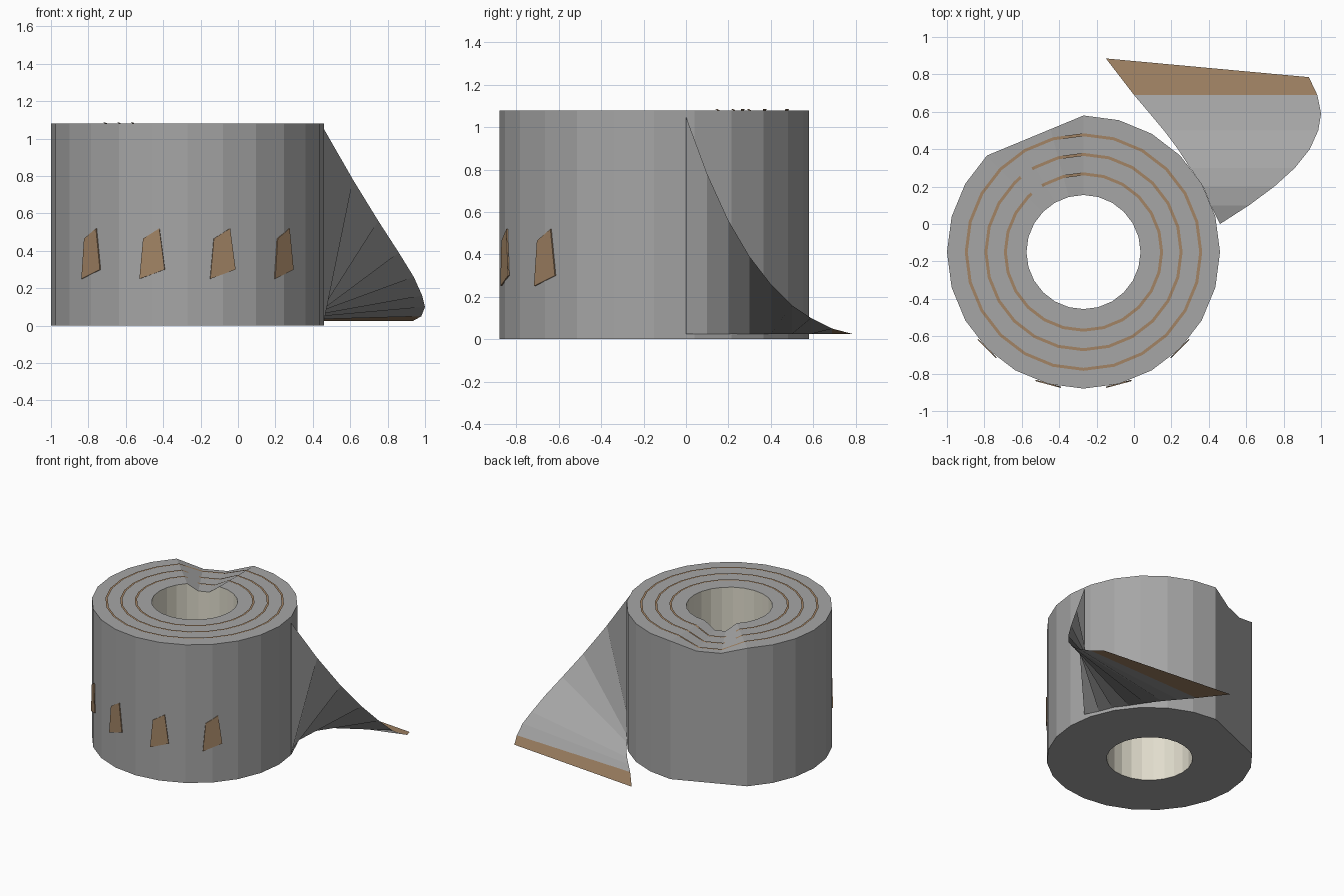
import bpy
from math import sin, cos, radians
from mathutils import Vector

cube = bpy.data.objects.get("Cube")
if cube:
    bpy.data.objects.remove(cube)


def material(name, rgb):
    m = bpy.data.materials.new(name)
    m.use_nodes = True
    m.diffuse_color = (*rgb, 1)
    m.node_tree.nodes["Principled BSDF"].inputs["Base Color"].default_value = (*rgb, 1)
    return m


GREY = material("tape grey", (0.38, 0.38, 0.38))
BROWN = material("adhesive brown", (0.36, 0.23, 0.13))
CREAM = material("core cream", (0.75, 0.72, 0.61))

CENTRE = Vector((-0.27, -0.15, 0))
OUTER, INNER, HEIGHT = 0.73, 0.305, 1.08
DIP = 0.06
STEP = 15


def build(name, verts, faces, *mats):
    mesh = bpy.data.meshes.new(name)
    mesh.from_pydata(verts, [], faces)
    for m in mats:
        mesh.materials.append(m)
    obj = bpy.data.objects.new(name, mesh)
    bpy.context.collection.objects.link(obj)
    return obj


def polar(r, a, z):
    return CENTRE + Vector((r * cos(radians(a)), r * sin(radians(a)), z))


def top_z(a):
    """Rim height: level, with a shallow dip between 90 and 135 degrees."""
    return HEIGHT - DIP * max(0, min(1, (a - 90) / STEP, (135 - a) / STEP))


def outer_r(a):
    """Outer radius, flattened to a chord beside the dip."""
    if 90 < a < 135:
        return OUTER * cos(radians(22.5)) / cos(radians(a - 112.5))
    return OUTER


def strip(rows, closed=False):
    """Join rows of equal length into quads."""
    n = len(rows[0])
    verts = [v for row in rows for v in row]
    count = len(rows)
    faces = []
    for i in range(count if closed else count - 1):
        j = (i + 1) % count
        faces += [(i * n + k, j * n + k, j * n + k + 1, i * n + k + 1)
                  for k in range(n - 1)]
    return verts, faces


# Roll: bottom, outer wall and dipped top
angles = range(0, 360, STEP)
build("roll_body", *strip([[polar(INNER, a, 0), polar(outer_r(a), a, 0),
                            polar(outer_r(a), a, top_z(a)), polar(INNER, a, top_z(a))]
                           for a in angles], True), GREY)

# Core lining
build("core", *strip([[polar(INNER, a, top_z(a)), polar(INNER, a, 0)]
                      for a in angles], True), CREAM)

# Layer lines on the top, the inner two broken at the dip
for name, radius, broken in (("outer", 0.627, False), ("middle", 0.522, True),
                             ("inner", 0.418, True)):
    stations = [a for a in range(135, 481, STEP)]
    if broken:
        stations = [130] + stations + [482]
    rows = [[polar(radius + d, a, top_z(a % 360) + 0.005) for d in (0.008, -0.008)]
            for a in stations]
    build(name + "_layer_line", *strip([r[::-1] for r in rows][::-1], not broken), BROWN)

# Four marks on the front wall
mark = [(-0.07, 0.25), (0.07, 0.30), (0.04, 0.52), (-0.05, 0.465)]
for i, a in enumerate((-135, -105, -75, -45)):
    side = Vector((-sin(radians(a)), cos(radians(a)), 0))
    verts = [polar(r, a, z) + side * u for r in (OUTER - 0.004, OUTER + 0.003)
             for u, z in mark]
    sides = [(k, (k + 1) % 4, (k + 1) % 4 + 4, k + 4) for k in range(4)]
    build(f"wall_mark_{i + 1}", verts, [(4, 5, 6, 7), (3, 2, 1, 0)] + sides, BROWN)

# Peeling flap: ruled sheet twisting from upright to flat
# columns: right x, right y, right z, left x, left y
sections = [(0.46, 0.0, 1.05, 0.46, 0.0), (0.615, 0.1, 0.78, 0.41, 0.1),
            (0.75, 0.2, 0.56, 0.37, 0.2), (0.86, 0.3, 0.39, 0.30, 0.3),
            (0.94, 0.4, 0.26, 0.235, 0.4), (0.985, 0.5, 0.16, 0.16, 0.5),
            (1.0, 0.59, 0.10, 0.085, 0.59), (0.98, 0.69, 0.05, 0.0, 0.69),
            (0.935, 0.785, 0.025, -0.15, 0.885)]
flap = build("peeling_flap", *strip([[(lx, ly, 0.025), (rx, ry, rz)]
                                     for rx, ry, rz, lx, ly in sections]), GREY, BROWN)
for p in flap.data.polygons:
    p.flip()
    p.material_index = int(p.center.y > 0.7)
